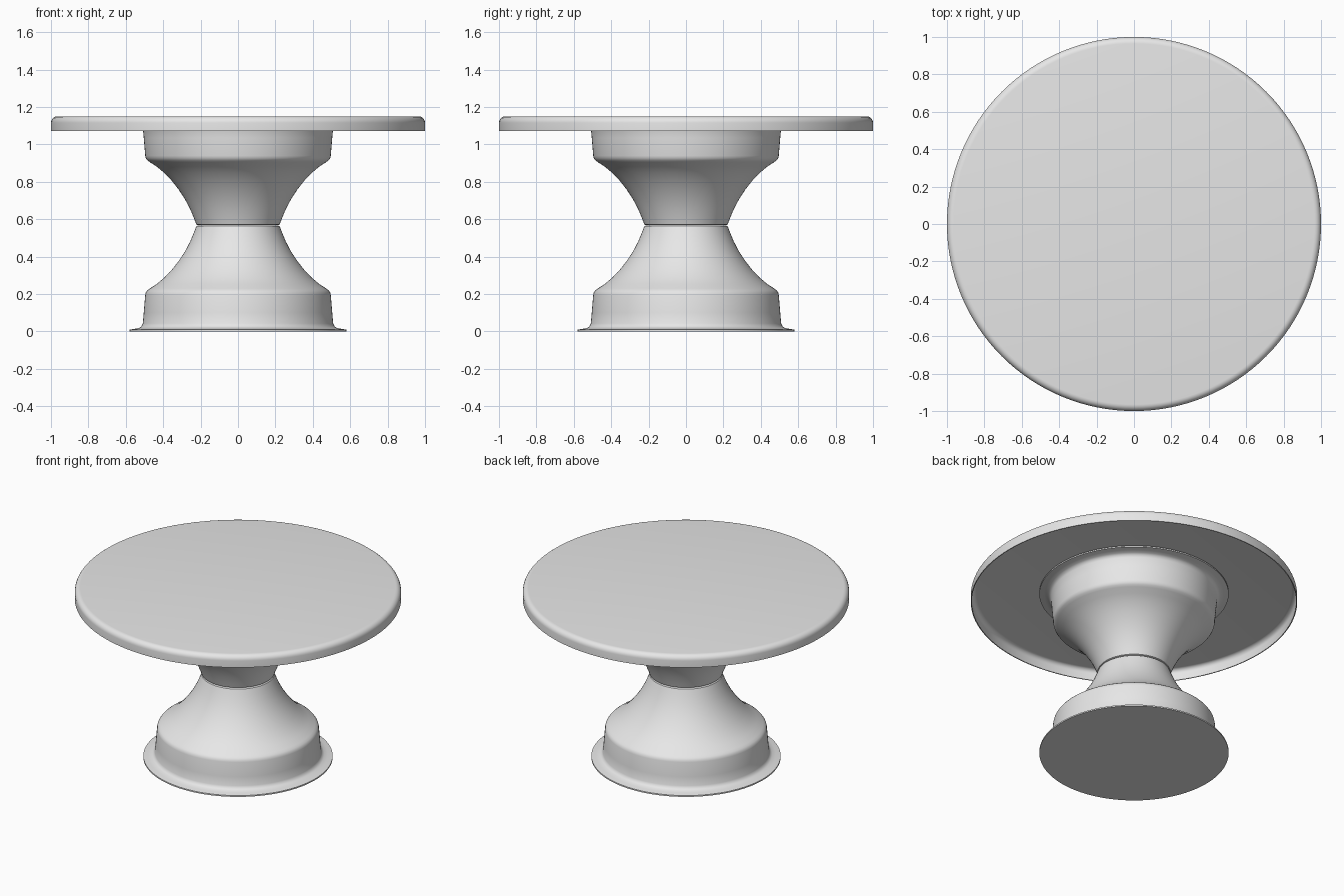
import bpy, bmesh, math

if "Cube" in bpy.data.objects:
    bpy.data.objects.remove(bpy.data.objects["Cube"])

SEGMENTS = 128

# One plain grey for the whole table
grey = bpy.data.materials.new("light grey")
grey.diffuse_color = (0.8, 0.8, 0.8, 1)
grey.use_nodes = True
grey.node_tree.nodes["Principled BSDF"].inputs["Base Color"].default_value = grey.diffuse_color


def lathe(name, profile, flip=None):
    """Spin a (radius, height) profile about z; flip mirrors the heights in a total height."""
    if flip is not None:
        profile = [(r, flip - z) for r, z in profile]
    bm = bmesh.new()
    verts = [bm.verts.new((r, 0, z)) for r, z in profile]
    edges = [bm.edges.new(p) for p in zip(verts, verts[1:])]
    bmesh.ops.spin(bm, geom=verts + edges, cent=(0, 0, 0), axis=(0, 0, 1),
                   angle=2 * math.pi, steps=SEGMENTS, use_merge=True)
    bmesh.ops.remove_doubles(bm, verts=bm.verts[:], dist=1e-5)
    bmesh.ops.recalc_face_normals(bm, faces=bm.faces[:])
    mesh = bpy.data.meshes.new(name)
    bm.to_mesh(mesh)
    bm.free()
    mesh.materials.append(grey)
    obj = bpy.data.objects.new(name, mesh)
    bpy.context.collection.objects.link(obj)
    bpy.context.view_layer.objects.active = obj
    obj.select_set(True)
    bpy.ops.object.shade_smooth_by_angle(angle=math.radians(35))
    obj.select_set(False)
    return obj


def arc(cr, cz, rad, a0, a1, n=6):
    """Points along a circular corner, angles in degrees."""
    angles = [math.radians(a0 + (a1 - a0) * i / n) for i in range(n + 1)]
    return [(cr + rad * math.cos(a), cz + rad * math.sin(a)) for a in angles]


# Flared pedestal half: flange, drum wall, rounded shoulder, concave neck
half = [(0, 0), (0.58, 0), (0.58, 0.009), (0.55, 0.014), (0.528, 0.019),
        (0.516, 0.027), (0.509, 0.042), (0.504, 0.10), (0.496, 0.195),
        (0.493, 0.208), (0.485, 0.219), (0.472, 0.229), (0.435, 0.253),
        (0.395, 0.286), (0.355, 0.328), (0.318, 0.375), (0.285, 0.425),
        (0.256, 0.480), (0.235, 0.530), (0.223, 0.562), (0.215, 0.566), (0, 0.566)]
lathe("pedestal_base", half)
lathe("pedestal_support", half, flip=1.134)

# Thin hollow tabletop with a rounded skirt, open underneath
outer = [(1.0, 1.07)] + arc(0.965, 1.115, 0.035, 0, 90) + [(0, 1.15)]
inner = [(0, 1.144)] + arc(0.965, 1.115, 0.029, 90, 0) + [(0.994, 1.07), (1.0, 1.07)]
lathe("tabletop", outer + inner)
